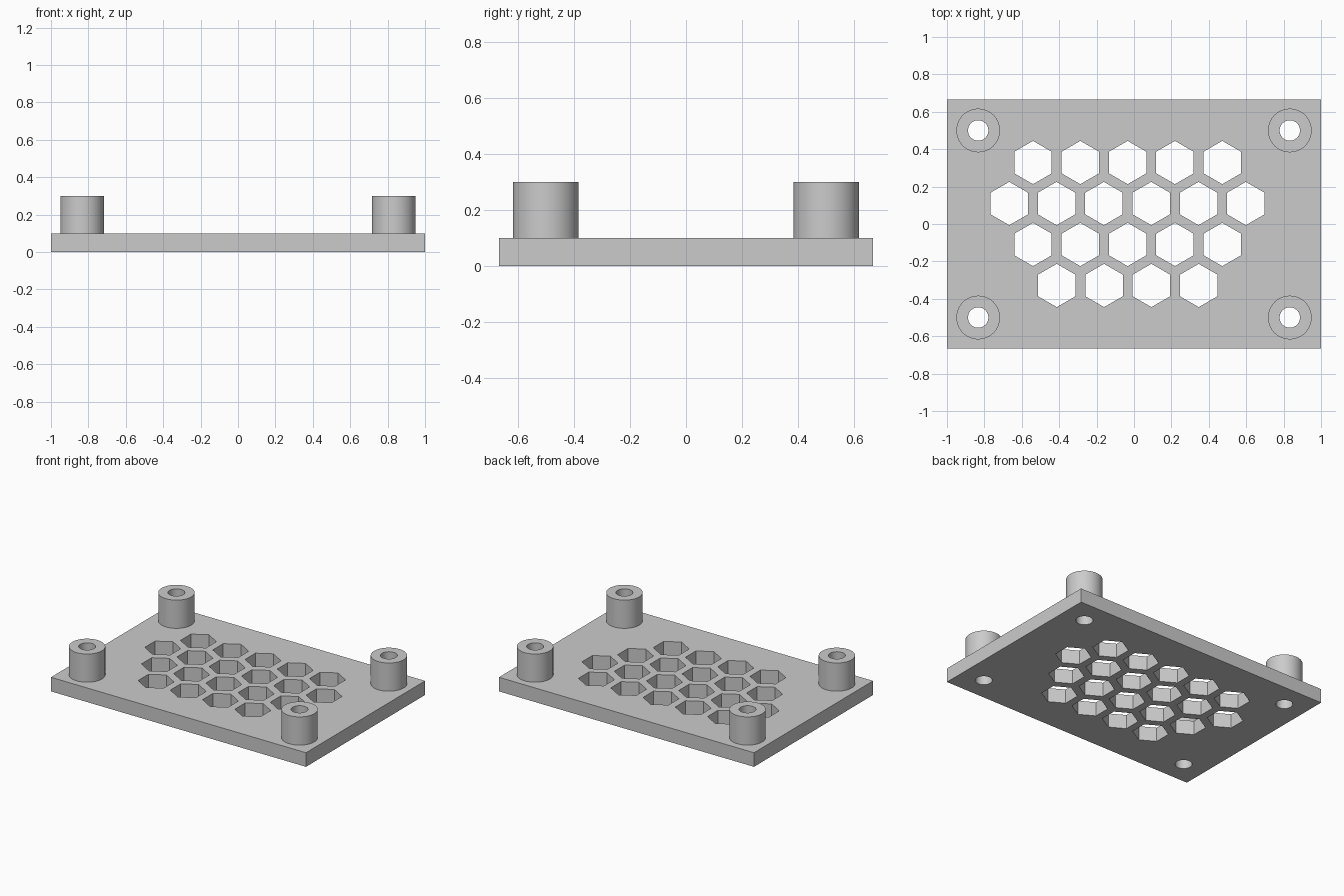
import bpy
import bmesh
from math import cos, sin, pi, radians, sqrt
from mathutils import Matrix, Vector

cube = bpy.data.objects.get("Cube")
if cube:
    bpy.data.objects.remove(cube, do_unlink=True)

# Main sizes
LENGTH, DEPTH, THICK = 2.0, 4 / 3, 0.1
BOSS_X, BOSS_Y, BOSS_TOP = 0.833, 0.5, 0.3
BOSS_R, HOLE_R = 0.1167, 0.0545
HEX_R, PITCH = 0.1157, 0.253
SIDES = 64

grey = bpy.data.materials.new("plain grey")
grey.use_nodes = True
colour = (0.6, 0.6, 0.6, 1)
grey.diffuse_color = colour
grey.node_tree.nodes["Principled BSDF"].inputs["Base Color"].default_value = colour


def make_object(name, bm):
    mesh = bpy.data.meshes.new(name)
    bmesh.ops.recalc_face_normals(bm, faces=bm.faces)
    bm.to_mesh(mesh)
    bm.free()
    obj = bpy.data.objects.new(name, mesh)
    bpy.context.collection.objects.link(obj)
    return obj


def finish(obj):
    mesh = obj.data
    mesh.materials.clear()
    mesh.materials.append(grey)
    for poly in mesh.polygons:
        poly.material_index = 0
    mesh.shade_smooth()
    mesh.set_sharp_from_angle(angle=radians(30))


def add_prism(bm, x, y, radius, sides):
    # Upright prism with a corner pointing along +y, passing through the plate
    ring = [bm.verts.new((x + radius * sin(2 * pi * i / sides),
                          y + radius * cos(2 * pi * i / sides), -THICK))
            for i in range(sides)]
    base = bm.faces.new(ring)
    top = bmesh.ops.extrude_face_region(bm, geom=[base])["geom"]
    bmesh.ops.translate(bm, vec=(0, 0, 3 * THICK),
                        verts=[v for v in top if isinstance(v, bmesh.types.BMVert)])


corners = {"front_right": (-1, -1), "front_left": (1, -1),
           "back_right": (-1, 1), "back_left": (1, 1)}

# Base plate
bm = bmesh.new()
bmesh.ops.create_cube(bm, size=1, matrix=Matrix.Translation((0, 0, THICK / 2))
                      @ Matrix.Diagonal((LENGTH, DEPTH, THICK, 1)))
plate = make_object("base_plate", bm)

# Honeycomb vents (count and first x of each row) and screw holes
bm = bmesh.new()
rows = [(5, -0.54), (6, -0.667), (5, -0.54), (4, -0.413)]
for r, (count, start) in enumerate(rows):
    y = (1.5 - r) * PITCH * sqrt(3) / 2
    for i in range(count):
        add_prism(bm, start + i * PITCH, y, HEX_R, 6)
for sx, sy in corners.values():
    add_prism(bm, sx * BOSS_X, sy * BOSS_Y, HOLE_R, SIDES)
cutter = make_object("hole_cutter", bm)
cutter.hide_render = True

cut = plate.modifiers.new("holes", 'BOOLEAN')
cut.operation = 'DIFFERENCE'
cut.solver = 'EXACT'
cut.object = cutter
bpy.context.view_layer.update()
graph = bpy.context.evaluated_depsgraph_get()
cut_mesh = bpy.data.meshes.new_from_object(plate.evaluated_get(graph))
plate.modifiers.clear()
plate.data = cut_mesh
bpy.data.objects.remove(cutter, do_unlink=True)
finish(plate)

# Hollow corner bosses, spun from an outer wall, rim and bore profile
for name, (sx, sy) in corners.items():
    bm = bmesh.new()
    profile = [(BOSS_R, THICK), (BOSS_R, BOSS_TOP), (HOLE_R, BOSS_TOP), (HOLE_R, THICK)]
    verts = [bm.verts.new((0, r, z)) for r, z in profile]
    edges = [bm.edges.new(pair) for pair in zip(verts, verts[1:])]
    bmesh.ops.spin(bm, geom=verts + edges, axis=(0, 0, 1), cent=(0, 0, 0),
                   angle=2 * pi, steps=SIDES, use_duplicate=False)
    bmesh.ops.remove_doubles(bm, verts=bm.verts, dist=0.0001)
    boss = make_object(name + "_boss", bm)
    # The open sleeve must face outward
    outer = max(boss.data.polygons, key=lambda p: p.center.xy.length)
    if outer.normal.dot(Vector((outer.center.x, outer.center.y, 0))) < 0:
        boss.data.flip_normals()
    boss.location = (sx * BOSS_X, sy * BOSS_Y, 0)
    finish(boss)
